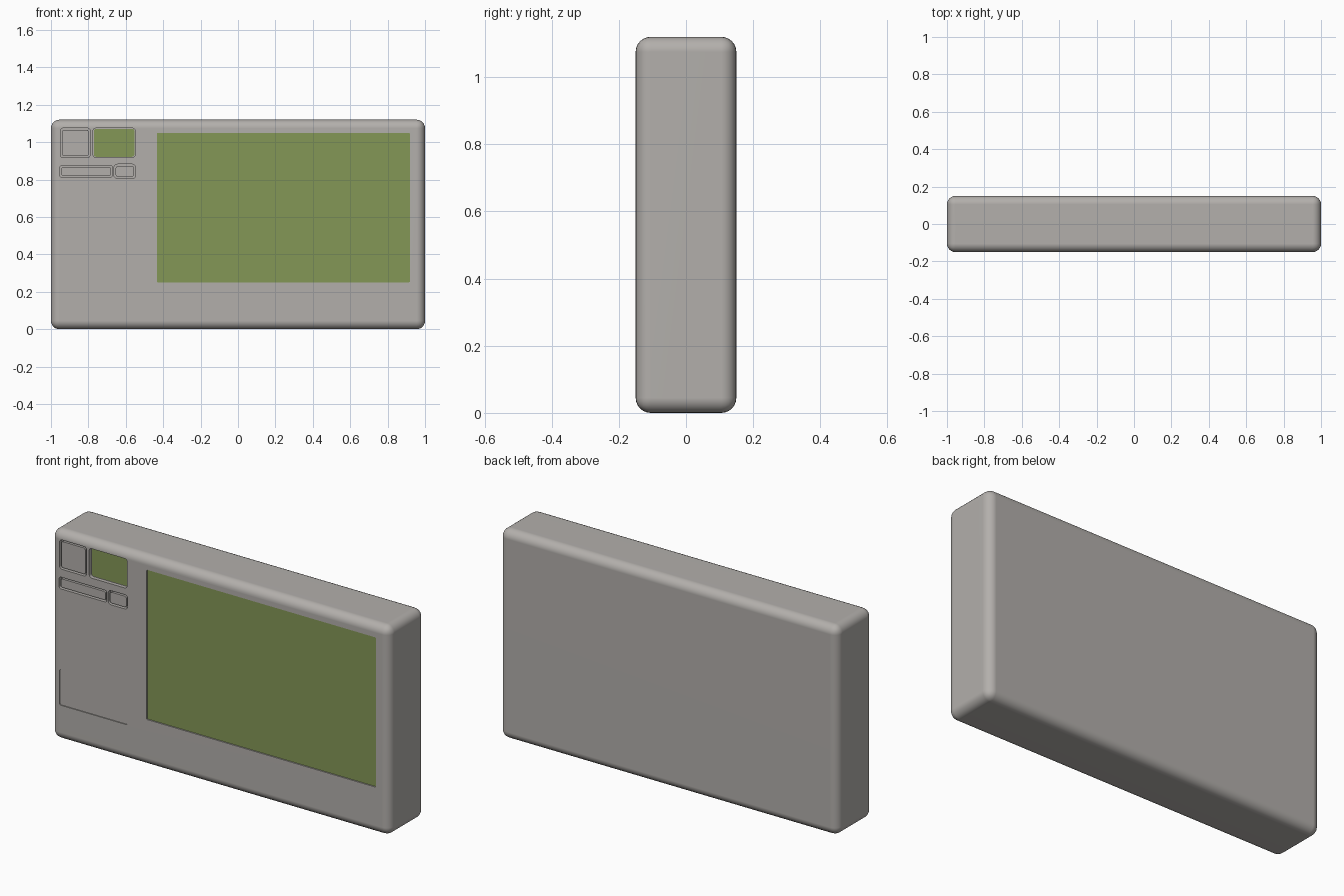
import bpy, bmesh, math

if "Cube" in bpy.data.objects:
    bpy.data.objects.remove(bpy.data.objects["Cube"])

FRONT = -0.15
H = 1.12


def material(name, rgb):
    m = bpy.data.materials.new(name)
    m.diffuse_color = (*rgb, 1)
    m.use_nodes = True
    m.node_tree.nodes["Principled BSDF"].inputs["Base Color"].default_value = m.diffuse_color
    return m


grey = material("warm grey plastic", (0.45, 0.43, 0.41))
green = material("olive screen green", (0.23, 0.31, 0.093))


def add_object(name, bm, mat):
    bmesh.ops.recalc_face_normals(bm, faces=bm.faces)
    me = bpy.data.meshes.new(name)
    bm.to_mesh(me)
    bm.free()
    ob = bpy.data.objects.new(name, me)
    me.materials.append(mat)
    bpy.context.collection.objects.link(ob)
    return ob


def smooth(ob, angle=40):
    bpy.ops.object.select_all(action='DESELECT')
    ob.select_set(True)
    bpy.context.view_layer.objects.active = ob
    bpy.ops.object.shade_smooth_by_angle(angle=math.radians(angle))


def slab(bm, rect, y0, y1, r=0.0, inset=0.0):
    """Rounded rectangle in x/z, extruded from y0 to y1."""
    x0, x1, z0, z1 = rect
    x0, x1, z0, z1 = x0 + inset, x1 - inset, z0 + inset, z1 - inset
    steps = 5 if r > 0 else 1
    pts = []
    for cx, cz, a in ((x1 - r, z1 - r, 0), (x0 + r, z1 - r, 90),
                      (x0 + r, z0 + r, 180), (x1 - r, z0 + r, 270)):
        for i in range(steps):
            t = math.radians(a + (90 * i / (steps - 1) if steps > 1 else 0))
            pts.append((cx + r * math.cos(t), cz + r * math.sin(t)))
    face = bm.faces.new([bm.verts.new((x, y0, z)) for x, z in pts])
    ext = bmesh.ops.extrude_face_region(bm, geom=[face])
    verts = [v for v in ext["geom"] if isinstance(v, bmesh.types.BMVert)]
    bmesh.ops.translate(bm, verts=verts, vec=(0, y1 - y0, 0))


# Layout of front details: rect (x0, x1, z0, z1), recess depth, corner radius
main_screen = ((-0.435, 0.92, 0.25, 1.05), 0.008, 0.005)
small_screen = ((-0.775, -0.55, 0.918, 1.075), 0.02, 0.015)
lower_panel = ((-0.95, -0.55, 0.19, 0.38), 0.005, 0.008)
buttons = {
    "square_button": ((-0.95, -0.79, 0.918, 1.075), 0.02, 0.015),
    "long_button": ((-0.953, -0.671, 0.812, 0.875), 0.02, 0.012),
    "small_button": ((-0.663, -0.547, 0.806, 0.882), 0.02, 0.018),
}

# Rounded case
bm = bmesh.new()
slab(bm, (-1, 1, 0, H), FRONT, -FRONT)
bmesh.ops.bevel(bm, geom=bm.edges[:], offset=0.045, segments=6,
                profile=0.5, affect='EDGES')
case = add_object("case", bm, grey)

# Recesses cut into the front
bm = bmesh.new()
for rect, depth, r in [main_screen, small_screen, lower_panel, *buttons.values()]:
    slab(bm, rect, FRONT - 0.05, FRONT + depth, r)
cutter = add_object("recess_cutter", bm, grey)
cutter.hide_render = True
mod = case.modifiers.new("recesses", 'BOOLEAN')
mod.operation = 'DIFFERENCE'
mod.solver = 'EXACT'
mod.object = cutter
bpy.context.view_layer.objects.active = case
bpy.ops.object.modifier_apply(modifier=mod.name)
bpy.data.objects.remove(cutter)
smooth(case)
wn = case.modifiers.new("flat face shading", 'WEIGHTED_NORMAL')
wn.keep_sharp = True

# Buttons sitting nearly flush in their recesses
for name, (rect, depth, r) in buttons.items():
    bm = bmesh.new()
    slab(bm, rect, FRONT + 0.002, FRONT + depth + 0.005, r * 0.7, inset=0.009)
    smooth(add_object(name, bm, grey), 30)

# Green display plates on the recess floors
for name, (rect, depth, r) in (("main_screen", main_screen),
                               ("small_screen", small_screen)):
    bm = bmesh.new()
    inset = 0.001 if name == "main_screen" else 0.004
    slab(bm, rect, FRONT + depth - 0.003, FRONT + depth + 0.003, r * 0.8, inset)
    add_object(name, bm, green)
